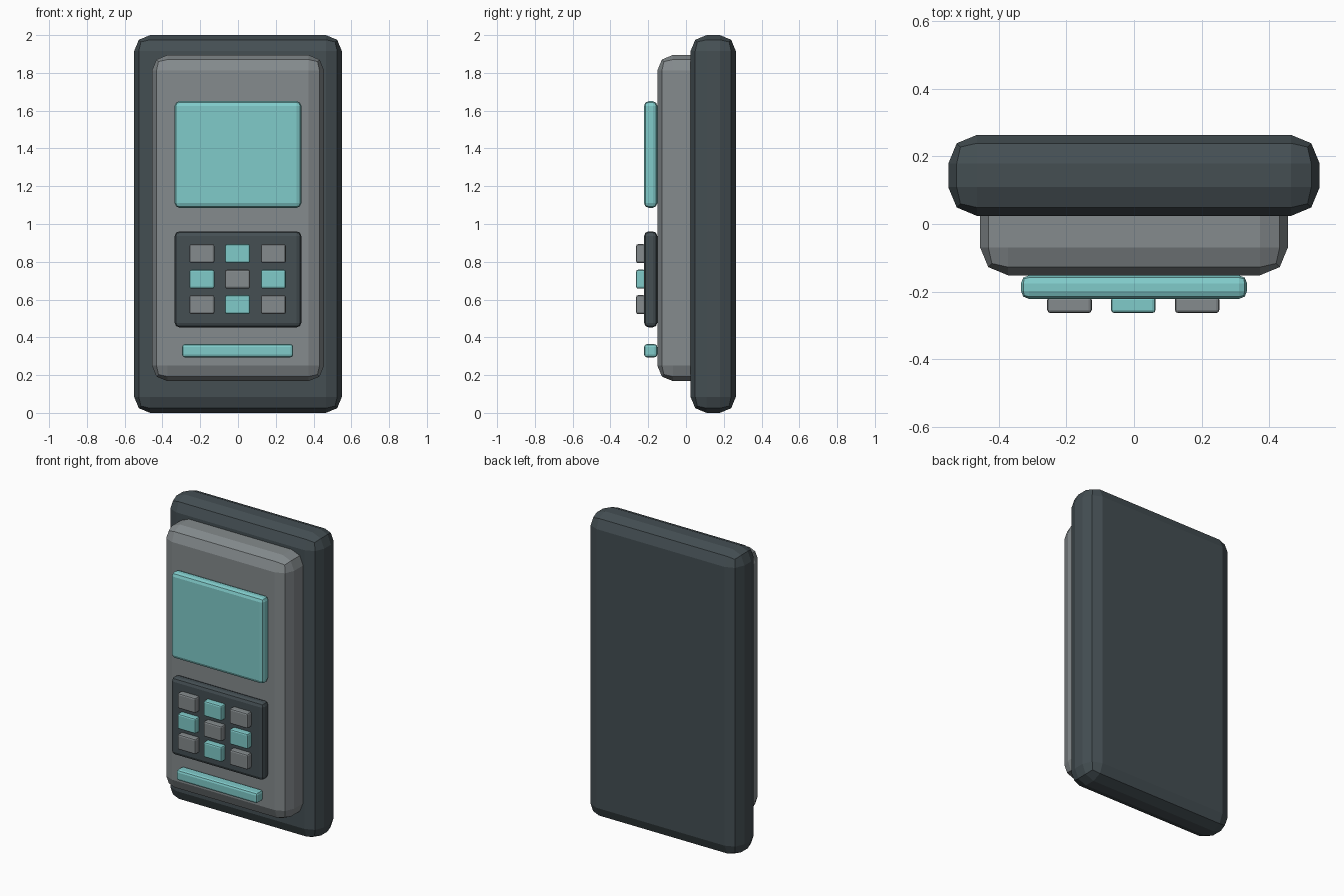
import bpy
import bmesh

if "Cube" in bpy.data.objects:
    bpy.data.objects.remove(bpy.data.objects["Cube"])


def material(name, r, g, b):
    m = bpy.data.materials.new(name)
    m.diffuse_color = (r, g, b, 1)
    m.use_nodes = True
    m.node_tree.nodes["Principled BSDF"].inputs["Base Color"].default_value = m.diffuse_color
    return m


DARK = material("dark slate", 0.058, 0.077, 0.086)
GREY = material("mid grey", 0.232, 0.256, 0.266)
TEAL = material("pale teal", 0.216, 0.597, 0.59)


def block(name, x, y, z, mat, bevel, segments=2):
    """Bevelled box spanning the given (min, max) ranges."""
    bm = bmesh.new()
    bmesh.ops.create_cube(bm, size=1)
    for v in bm.verts:
        v.co = [a[0] + (c + 0.5) * (a[1] - a[0]) for c, a in zip(v.co, (x, y, z))]
    bmesh.ops.bevel(bm, geom=bm.edges[:], offset=bevel, segments=segments,
                    profile=0.5, affect='EDGES', clamp_overlap=True)
    me = bpy.data.meshes.new(name)
    bm.to_mesh(me)
    bm.free()
    me.materials.append(mat)
    ob = bpy.data.objects.new(name, me)
    bpy.context.collection.objects.link(ob)
    return ob


# Outer case and raised face housing (its rear is buried in the case)
block("back_case", (-0.55, 0.55), (0.024, 0.264), (0, 2), DARK, 0.085)
block("front_housing", (-0.456, 0.456), (-0.152, 0.13), (0.168, 1.895), GREY, 0.083)

# Plates on the housing
PLATE_Y = (-0.222, -0.152)
block("screen", (-0.335, 0.335), PLATE_Y, (1.086, 1.65), TEAL, 0.024)
block("keypad_panel", (-0.335, 0.335), PLATE_Y, (0.453, 0.961), DARK, 0.024)
block("lower_bar", (-0.296, 0.292), PLATE_Y, (0.294, 0.364), TEAL, 0.015)

# Three by three keys in alternating colours
for row, z in enumerate((0.843, 0.708, 0.573)):
    for col, x in enumerate((-0.191, -0.002, 0.187)):
        mat = TEAL if (row + col) % 2 else GREY
        block(f"key_{row + 1}_{col + 1}", (x - 0.066, x + 0.066), (-0.264, -0.215),
              (z - 0.05, z + 0.05), mat, 0.01)
